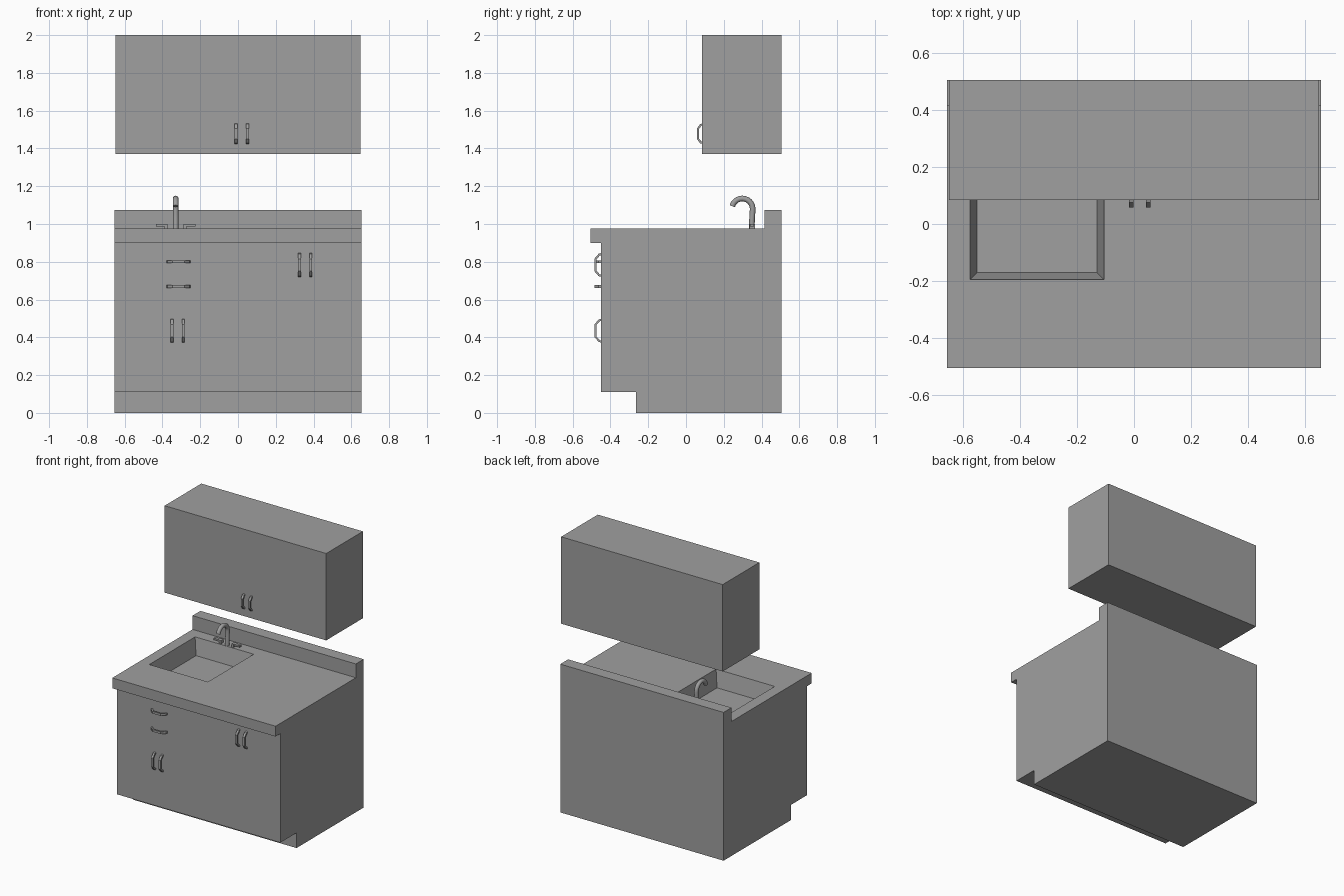
import bpy, bmesh
from math import cos, sin, radians
from mathutils import Vector

cube = bpy.data.objects.get("Cube")
if cube:
    bpy.data.objects.remove(cube, do_unlink=True)

grey = bpy.data.materials.new("plain grey")
grey.use_nodes = True
COLOUR = (0.35, 0.35, 0.35, 1)
grey.diffuse_color = COLOUR
grey.node_tree.nodes["Principled BSDF"].inputs["Base Color"].default_value = COLOUR


def finish(name, bm):
    bmesh.ops.recalc_face_normals(bm, faces=bm.faces)
    mesh = bpy.data.meshes.new(name)
    bm.to_mesh(mesh)
    bm.free()
    mesh.materials.append(grey)
    obj = bpy.data.objects.new(name, mesh)
    bpy.context.collection.objects.link(obj)
    return obj


def loft(name, rings):
    """Skin a list of equal-sized point rings and cap both ends."""
    bm = bmesh.new()
    loops = [[bm.verts.new(p) for p in ring] for ring in rings]
    for a, b in zip(loops, loops[1:]):
        for i in range(len(a)):
            j = (i + 1) % len(a)
            bm.faces.new((a[i], a[j], b[j], b[i]))
    bm.faces.new(loops[0])
    bm.faces.new(loops[-1])
    return finish(name, bm)


def rect(x0, x1, y0, y1, z):
    return [(x0, y0, z), (x1, y0, z), (x1, y1, z), (x0, y1, z)]


def box(name, x0, x1, y0, y1, z0, z1):
    return loft(name, [rect(x0, x1, y0, y1, z) for z in (z0, z1)])


def tube(name, path, side, width, depth, sides):
    """Sweep an oval section along a planar path; side is the plane's normal."""
    pts, side = [Vector(p) for p in path], Vector(side)
    rings = []
    for i, p in enumerate(pts):
        tangent = (pts[min(i + 1, len(pts) - 1)] - pts[max(i - 1, 0)]).normalized()
        out = tangent.cross(side)
        angles = [radians(360 * (k + 0.5) / sides) for k in range(sides)]
        rings.append([p + side * cos(a) * width + out * sin(a) * depth for a in angles])
    return loft(name, rings)


# Base cabinet with toe kick, worktop overhang and splashback in one profile
profile = [(-0.265, 0), (0.505, 0), (0.505, 1.075), (0.415, 1.075), (0.415, 0.975),
           (-0.505, 0.975), (-0.505, 0.9), (-0.45, 0.9), (-0.45, 0.11), (-0.265, 0.11)]
base = loft("base_cabinet", [[(x, y, z) for y, z in profile] for x in (-0.655, 0.655)])

# Tapered sink basin cut into the worktop
T = 0.025
TOP, FLOOR, ABOVE = 0.975, 0.855, 1.035
slope = T / (TOP - FLOOR) * (ABOVE - TOP)


def basin_ring(grow, z):
    return rect(-0.575 - grow, -0.105 + grow, -0.195 - grow, 0.33 + grow, z)


cutter = loft("sink_cutter", [basin_ring(-T, FLOOR), basin_ring(0, TOP), basin_ring(0, ABOVE)])
cutter.hide_render = True
cut = base.modifiers.new("sink", "BOOLEAN")
cut.object = cutter
cut.solver = "EXACT"
bpy.context.view_layer.objects.active = base
bpy.ops.object.modifier_apply(modifier=cut.name)
bpy.data.objects.remove(cutter, do_unlink=True)

# Wall cabinet
box("wall_cabinet", -0.648, 0.648, 0.085, 0.505, 1.37, 2.0)


# Bowed pull handles
def handle(name, x, y, z, length, reach, horizontal=False):
    along = Vector((1, 0, 0)) if horizontal else Vector((0, 0, 1))
    side = (0, 0, 1) if horizontal else (1, 0, 0)
    steps = [(-0.46, -0.1), (-0.44, 0.3), (-0.25, 1), (0.25, 1), (0.44, 0.3), (0.46, -0.1)]
    path = [Vector((x, y - reach * r, z)) + along * length * t for t, r in steps]
    tube(name, path, side, 0.011, 0.008, 4)


for i, x in enumerate((-0.01, 0.05)):
    handle(f"wall_door_handle_{i}", x, 0.085, 1.478, 0.105, 0.022)
for i, (x, z) in enumerate([(-0.35, 0.435), (-0.29, 0.435), (0.325, 0.783), (0.385, 0.783)]):
    handle(f"base_door_handle_{i}", x, -0.45, z, 0.125, 0.03)
for i, z in enumerate((0.8, 0.668)):
    handle(f"drawer_handle_{i}", -0.315, -0.45, z, 0.125, 0.03, True)

# Gooseneck tap and its two lever valves
FX, FY = -0.33, 0.35
arc = [(FX, 0.298 + 0.055 * cos(radians(a)), 1.08 + 0.055 * sin(radians(a)))
       for a in range(0, 166, 15)]
spout = tube("tap_spout", [(FX, FY - 0.003, 0.97), (FX, FY, 1.03)] + arc,
             (1, 0, 0), 0.015, 0.015, 10)
for s, side in ((-1, "right"), (1, "left")):
    post, tip = FX + s * 0.05, FX + s * 0.105
    box(f"tap_post_{side}", post - 0.008, post + 0.008, FY - 0.015, FY + 0.015, 0.97, 1.0)
    box(f"tap_lever_{side}", min(post, tip), max(post, tip), FY - 0.01, FY + 0.01, 0.988, 1.0)

bpy.ops.object.select_all(action="DESELECT")
spout.select_set(True)
bpy.context.view_layer.objects.active = spout
bpy.ops.object.shade_smooth_by_angle(angle=radians(40))
